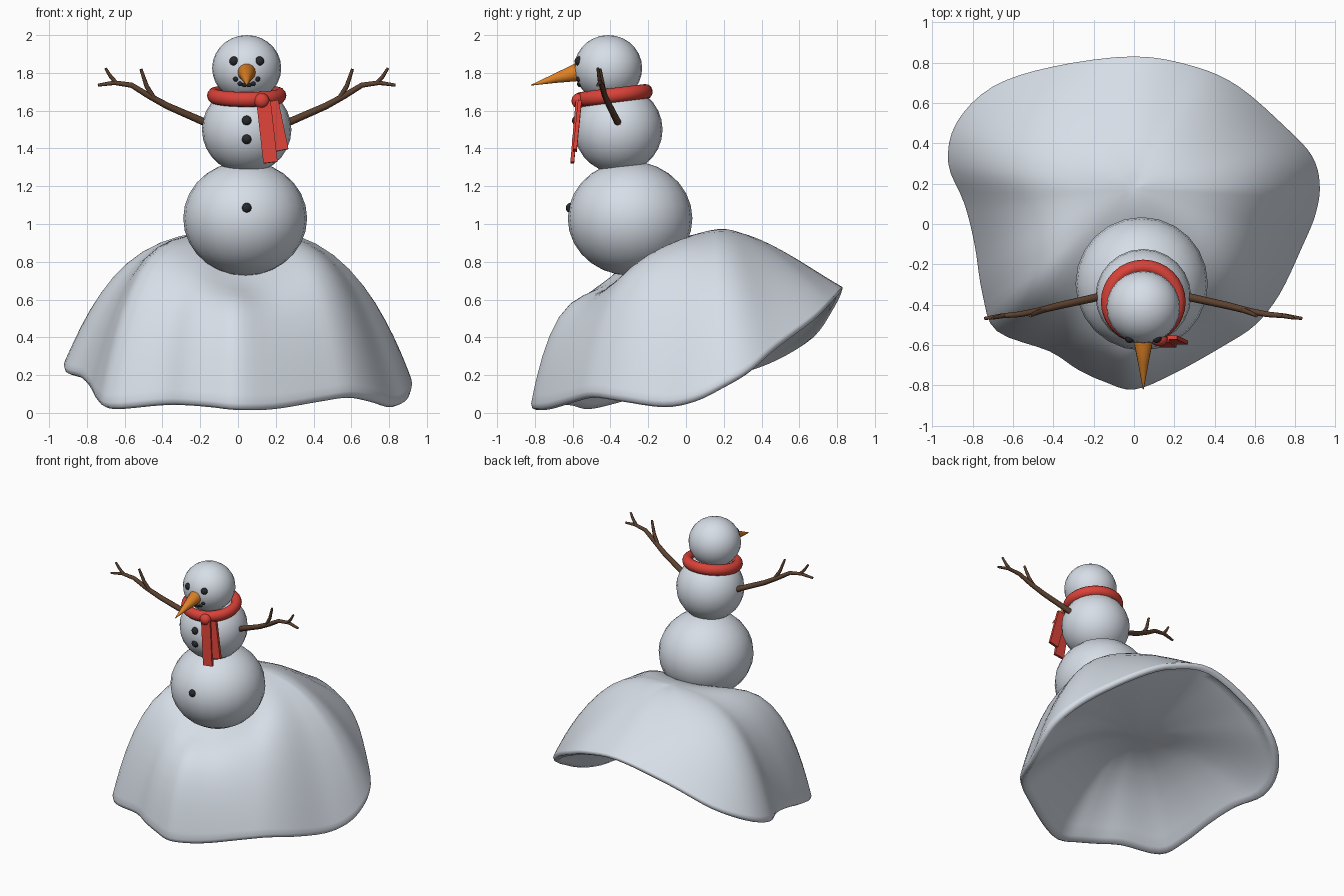
import bpy, bmesh, math
from mathutils import Vector, Matrix

if "Cube" in bpy.data.objects:
    bpy.data.objects.remove(bpy.data.objects["Cube"])


def material(name, rgb):
    m = bpy.data.materials.new(name)
    m.diffuse_color = (*rgb, 1)
    m.use_nodes = True
    m.node_tree.nodes["Principled BSDF"].inputs["Base Color"].default_value = m.diffuse_color
    return m


SNOW = material("snow", (0.68, 0.73, 0.80))
RED = material("scarf_red", (0.70, 0.055, 0.04))
ORANGE = material("carrot_orange", (0.72, 0.22, 0.02))
BROWN = material("bark_brown", (0.11, 0.055, 0.03))
COAL = material("coal_black", (0.02, 0.022, 0.027))
AXIS = 0.046  # x of the figure's symmetry plane


def finish(name, bm, mat, angle=60):
    bmesh.ops.recalc_face_normals(bm, faces=bm.faces)
    me = bpy.data.meshes.new(name)
    bm.to_mesh(me)
    bm.free()
    ob = bpy.data.objects.new(name, me)
    bpy.context.collection.objects.link(ob)
    me.materials.append(mat)
    bpy.ops.object.select_all(action='DESELECT')
    ob.select_set(True)
    bpy.context.view_layer.objects.active = ob
    bpy.ops.object.shade_smooth_by_angle(angle=math.radians(angle))
    return ob


def ball(name, c, r, mat, seg=24, rings=14):
    bm = bmesh.new()
    r = r if isinstance(r, tuple) else (r, r, r)
    bmesh.ops.create_uvsphere(bm, u_segments=seg, v_segments=rings, radius=1,
                              matrix=Matrix.Translation(c) @ Matrix.Diagonal((*r, 1)))
    return finish(name, bm, mat)


def loft(bm, rings, cap=True):
    """Join rings of points with quads."""
    vs = [[bm.verts.new(p) for p in ring] for ring in rings]
    for a, b in zip(vs, vs[1:]):
        for i in range(len(a)):
            j = (i + 1) % len(a)
            bm.faces.new((a[i], a[j], b[j], b[i]))
    if cap:
        bm.faces.new(vs[0])
        bm.faces.new(vs[-1])
    return vs


def tube(bm, pts, radii, n=8):
    pts = [Vector(p) for p in pts]
    rings = []
    for i, p in enumerate(pts):
        d = (pts[min(i + 1, len(pts) - 1)] - pts[max(i - 1, 0)]).normalized()
        u = d.cross(Vector((0, 1, 0.01))).normalized()
        w = d.cross(u)
        rings.append([p + radii[i] * (u * math.cos(t) + w * math.sin(t))
                      for t in (2 * math.pi * k / n for k in range(n))])
    loft(bm, rings)


# Snow mound: a hollow drift whose rim rises towards the back
RIM = [(0, .83, .63), (.3, .78, .58), (.52, .68, .48), (.75, .48, .33), (.88, .34, .21),
       (.92, .2, .13), (.9, .05, .06), (.83, -.12, .03), (.72, -.35, .06), (.6, -.5, .08),
       (.45, -.6, .06), (.2, -.74, .02), (0, -.82, .015), (-.15, -.78, .03), (-.28, -.72, .04),
       (-.42, -.63, .04), (-.68, -.53, .02), (-.75, -.35, .06), (-.79, -.1, .13),
       (-.84, .1, .18), (-.92, .3, .21), (-.88, .5, .28), (-.7, .68, .39), (-.4, .78, .53)]


def smooth_loop(pts, sub):
    """Closed Catmull-Rom curve through the points."""
    n, out = len(pts), []
    P = [Vector(p) for p in pts]
    for i in range(n):
        a, b, c, d = P[i - 1], P[i], P[(i + 1) % n], P[(i + 2) % n]
        for k in range(sub):
            t = k / sub
            out.append(0.5 * (2 * b + (c - a) * t + (2 * a - 5 * b + 4 * c - d) * t * t
                              + (3 * b - a - 3 * c + d) * t ** 3))
    return out


def mound():
    rim = smooth_loop(RIM, 4)
    top = Vector((0, 0.17, 0.965))
    hollow = Vector((0.02, 0.05, 0.45))

    def outer(r, s):
        d = Vector((r.x - top.x, r.y - top.y)).normalized()
        p = 3.3 - 0.1 * d.x
        p += -1.8 * d.y if d.y > 0 else 3 * d.y * d.y
        x, y = top.x + (r.x - top.x) * s, top.y + (r.y - top.y) * s
        base = r.z + 0.035
        round_s = math.sqrt((s * s + .01) / 1.01)   # softens the crest
        z = base + (top.z + .01 - base) * (1 - round_s ** p)
        # dent pressed in by the lowest snowball, plus gentle lumps
        dent = 0.27 * math.exp(-((x - .03) ** 2 / .17 + (y + .46) ** 2 / .125))
        lump = 0.012 * math.sin(7 * x + 1) * math.sin(6 * y)
        return Vector((x, y, z + (lump - dent) * (1 - s ** 8)))

    def inner(r, s):
        edge = top.lerp(r, 0.93)
        x, y = hollow.x + (edge.x - hollow.x) * s, hollow.y + (edge.y - hollow.y) * s
        base = r.z + 0.03
        return Vector((x, y, base + (hollow.z - base) * (1 - s ** 2)
                       + 0.03 * math.sin(math.pi * s)))

    steps = [.05, .1, .16, .25, .35, .45, .55, .64, .72, .79, .85, .9, .94, .97, .99, 1]
    rings = [[outer(r, s) for r in rim] for s in steps]
    rings.append([Vector((r.x * .992, r.y * .992, r.z + .01)) for r in rim])
    rings.append([Vector((r.x * .965, r.y * .965, r.z)) for r in rim])
    rings += [[inner(r, s) for r in rim] for s in (1, .93, .85, .7, .5, .3, .1)]
    bm = bmesh.new()
    vs = loft(bm, rings, cap=False)
    for ring, c in ((vs[0], top), (vs[-1], hollow)):
        v = bm.verts.new((c.x, c.y, sum(w.co.z for w in ring) / len(ring)))
        for i in range(len(ring)):
            bm.faces.new((ring[i - 1], ring[i], v))
    finish("snow_mound", bm, SNOW, 80)


mound()

# Snowballs
LOW = ((0.038, -0.296, 1.03), (0.328, 0.33, 0.303))
MID = ((AXIS, -0.358, 1.5), (0.237, 0.234, 0.232))
HEAD = ((AXIS, -0.412, 1.825), (0.183, 0.18, 0.175))
for name, (c, r) in (("lower_snowball", LOW), ("middle_snowball", MID), ("head_snowball", HEAD)):
    ball(name, c, r, SNOW)


def coal(name, body, x, z, r):
    """Coal lump set on the front surface of a snowball."""
    c, s = body
    k = 1 - ((x - c[0]) / s[0]) ** 2 - ((z - c[2]) / s[2]) ** 2
    ball(name, (x, c[1] - s[1] * math.sqrt(max(k, 0)) + .4 * r, z), r, COAL, 12, 8)


# Eyes, mouth and buttons
for side in (-1, 1):
    coal("eye", HEAD, AXIS + side * 0.067, 1.862, 0.025)
    for dx, z in ((.058, 1.768), (.034, 1.744), (.012, 1.738)):
        coal("mouth_coal", HEAD, AXIS + side * dx, z, 0.014)
for body, z in ((MID, 1.547), (MID, 1.45), (LOW, 1.085)):
    coal("button", body, AXIS, z, 0.027)

# Carrot nose
bm = bmesh.new()
tube(bm, [(AXIS, -.56, 1.805), (AXIS, -.58, 1.802), (AXIS, -.69, 1.772), (AXIS, -.82, 1.735)],
     [.046, .048, .026, .002], 14)
finish("carrot_nose", bm, ORANGE, 50)

# Scarf ring, tilted up at the back
bm = bmesh.new()
place = Matrix.Translation((AXIS, -.385, 1.68)) @ Matrix.Rotation(math.radians(7), 4, 'X')
rings = []
for i in range(32):
    a = 2 * math.pi * i / 32
    rings.append([place @ Vector(((.174 + .036 * math.cos(t)) * math.cos(a),
                                  (.174 + .036 * math.cos(t)) * math.sin(a), .04 * math.sin(t)))
                  for t in (2 * math.pi * k / 12 for k in range(12))])
loft(bm, rings + [rings[0]], cap=False)
bmesh.ops.remove_doubles(bm, verts=bm.verts, dist=1e-5)
finish("scarf_ring", bm, RED)
ball("scarf_knot", (.125, -.57, 1.652), (.042, .036, .04), RED, 16, 10)

# Scarf tails: flat strips hanging from the knot
for name, a, b, w in (("scarf_tail_long", (.135, -.574, 1.65), (.172, -.602, 1.325), .038),
                      ("scarf_tail_short", (.178, -.562, 1.65), (.232, -.588, 1.39), .036)):
    bm = bmesh.new()
    a, b = Vector(a), Vector(b)
    d = (b - a).normalized()
    u = d.cross(Vector((0, 1, 0))).normalized()
    n = d.cross(u)
    loft(bm, [[p + u * (w * i) + n * (.01 * j) for i, j in ((-1, -1), (1, -1), (1, 1), (-1, 1))]
              for p in (a, b)])
    finish(name, bm, RED, 30)

# Stick arms with twigs, mirrored about the figure's axis
BRANCHES = [
    ([(.17, -.345, 1.50), (.225, -.362, 1.54), (.42, -.405, 1.625), (.52, -.43, 1.68),
      (.61, -.447, 1.735), (.70, -.455, 1.748), (.787, -.468, 1.735)],
     [.021, .02, .018, .016, .014, .012, .008]),
    ([(.487, -.425, 1.66), (.53, -.44, 1.73), (.56, -.455, 1.82)], [.013, .012, .008]),
    ([(.69, -.455, 1.747), (.72, -.46, 1.78), (.748, -.467, 1.825)], [.011, .010, .007])]
for name, side in (("right_arm", 1), ("left_arm", -1)):
    bm = bmesh.new()
    for pts, radii in BRANCHES:
        tube(bm, [(AXIS + side * x, y, z) for x, y, z in pts], radii)
    finish(name, bm, BROWN, 50)
